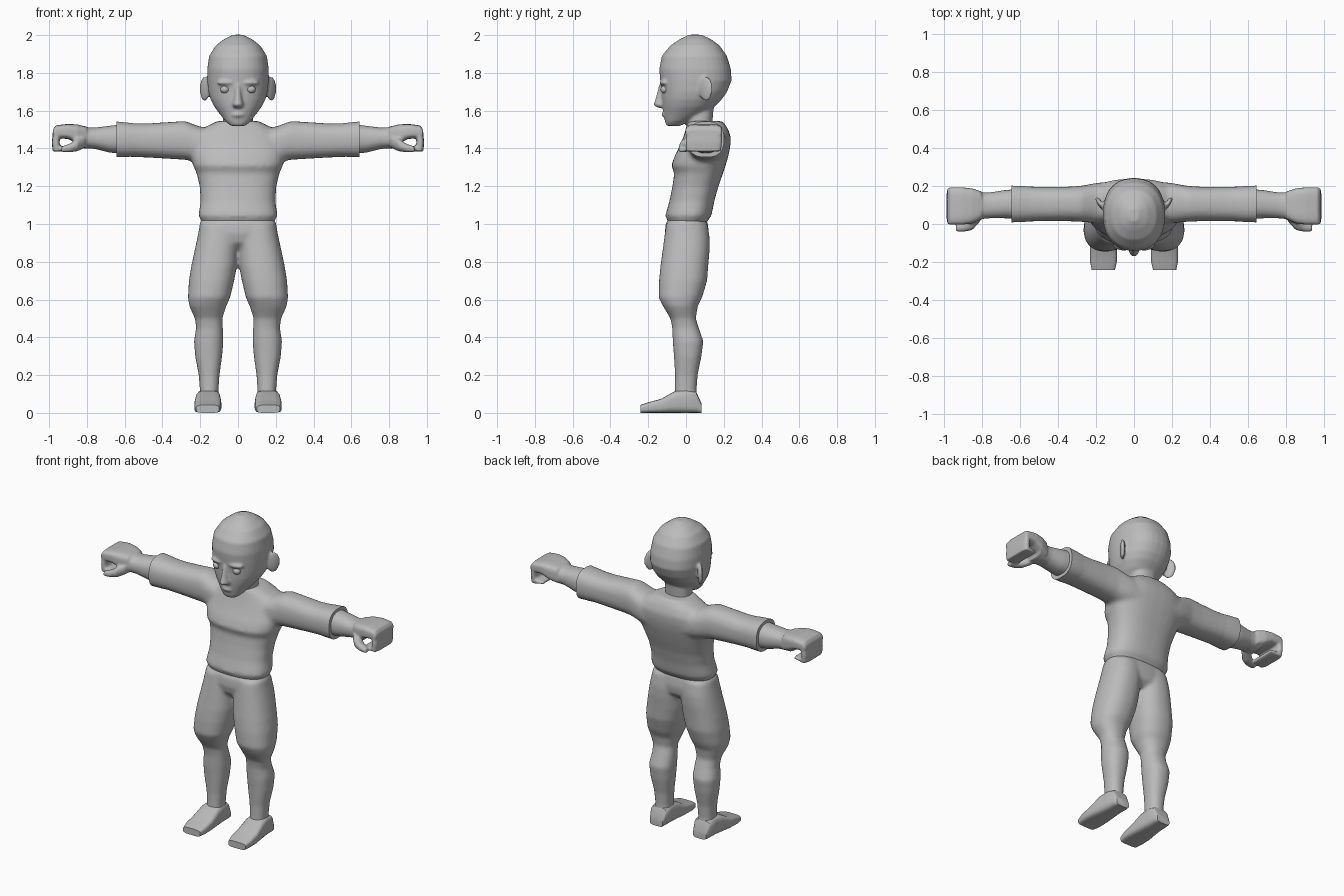
import bpy, bmesh, math
from mathutils import Matrix, Vector

mat = bpy.data.materials.new("plain grey")
mat.diffuse_color = (0.5, 0.5, 0.5, 1)


def loft(bm, axis, rings, side=1, n=2.3, seg=32):
    """Skin of rounded sections: (position, u min, u max, v min, v max) along an axis."""
    loops = []
    for a, u0, u1, v0, v1 in rings:
        loop = []
        for i in range(seg):
            t = 2 * math.pi * (i + 0.5) / seg
            c, s = math.cos(t), math.sin(t)
            u = (u0 + u1) / 2 + (u1 - u0) / 2 * math.copysign(abs(c) ** (2 / n), c)
            v = (v0 + v1) / 2 + (v1 - v0) / 2 * math.copysign(abs(s) ** (2 / n), s)
            p = {"x": (a, u, v), "y": (u, a, v), "z": (u, v, a)}[axis]
            loop.append(bm.verts.new((p[0] * side, p[1], p[2])))
        loops.append(loop)
    for lo, hi in zip(loops, loops[1:]):
        for i in range(seg):
            j = (i + 1) % seg
            bm.faces.new((lo[i], lo[j], hi[j], hi[i]))
    bm.faces.new(loops[0])
    bm.faces.new(loops[-1])


def ball(bm, loc, size, rot=0, side=1, axis="Z"):
    m = (Matrix.Translation((loc[0] * side, loc[1], loc[2]))
         @ Matrix.Rotation(rot * side, 4, axis) @ Matrix.Diagonal((*size, 1)))
    bmesh.ops.create_uvsphere(bm, u_segments=16, v_segments=10, radius=1, matrix=m)


def finish(name, bm, voxel=0, smooth=0):
    bmesh.ops.recalc_face_normals(bm, faces=bm.faces)
    me = bpy.data.meshes.new(name)
    bm.to_mesh(me)
    bm.free()
    me.materials.append(mat)
    for p in me.polygons:
        p.use_smooth = True
    me.set_sharp_from_angle(angle=math.radians(45))
    ob = bpy.data.objects.new(name, me)
    bpy.context.collection.objects.link(ob)
    if voxel:  # fuse overlapping volumes into one skin
        r = ob.modifiers.new("fuse", "REMESH")
        r.mode, r.voxel_size, r.use_smooth_shade = "VOXEL", voxel, True
        s = ob.modifiers.new("soften", "SMOOTH")
        s.factor, s.iterations = 0.5, smooth
    return ob


# head with neck, nose, lips, brows and ears
bm = bmesh.new()
loft(bm, "z", [(z, -w, w, f, b) for z, w, f, b in [
    (1.52, .04, -.104, -.03), (1.545, .068, -.112, .02), (1.58, .095, -.118, .09),
    (1.62, .125, -.124, .15), (1.66, .146, -.128, .19), (1.70, .157, -.13, .218),
    (1.76, .163, -.137, .242), (1.82, .163, -.142, .238), (1.89, .153, -.128, .217),
    (1.945, .118, -.083, .178), (1.98, .072, -.03, .13), (2.002, .025, .015, .08)]])
loft(bm, "z", [(1.45, -.09, .09, 0, .15), (1.54, -.08, .08, .005, .14), (1.66, -.08, .08, 0, .15)])
loft(bm, "z", [(1.615, -.02, .02, -.15, -.09), (1.63, -.03, .03, -.172, -.09),
               (1.66, -.022, .022, -.163, -.09), (1.74, -.013, .013, -.142, -.09)], n=2)
ball(bm, (0, -.112, 1.578), (.034, .018, .014))
for s in (1, -1):
    ball(bm, (.07, -.121, 1.748), (.045, .018, .012), .25, s)
    ball(bm, (.176, .105, 1.715), (.014, .044, .066), -.6, s)
finish("head", bm, .008, 4)

# eyes
bm = bmesh.new()
for s in (1, -1):
    ball(bm, (.07, -.113, 1.712), (.024, .022, .02), 0, s)
finish("eyes", bm)

# shirt: torso fused with both sleeves
bm = bmesh.new()
loft(bm, "z", [(z, -w, w, f, b) for z, w, f, b in [
    (1.0, .185, -.09, .105), (1.045, .21, -.11, .135), (1.12, .198, -.088, .15),
    (1.2, .203, -.072, .172), (1.27, .22, -.062, .197), (1.31, .238, -.078, .21),
    (1.36, .25, -.06, .225), (1.41, .25, -.035, .235), (1.46, .235, -.015, .238),
    (1.505, .19, .0, .222), (1.545, .11, .01, .195)]], n=2.5)
for s in (1, -1):
    loft(bm, "x", [(.1, .0, .225, 1.31, 1.5), (.2, .005, .215, 1.325, 1.515),
                   (.28, .012, .2, 1.34, 1.545), (.36, .015, .195, 1.345, 1.54),
                   (.48, .015, .195, 1.352, 1.532), (.6, .012, .198, 1.357, 1.535)], s, 2.5)
finish("shirt", bm, .012, 6)

# sleeve cuffs
bm = bmesh.new()
for s in (1, -1):
    loft(bm, "x", [(.5, .018, .192, 1.358, 1.528), (.58, .01, .2, 1.355, 1.537),
                   (.642, .008, .202, 1.353, 1.543)], s, 2.6, 20)
finish("sleeve_cuffs", bm)

# forearms with half closed hands
bm = bmesh.new()
for s in (1, -1):
    loft(bm, "x", [(.6, .025, .185, 1.37, 1.53), (.68, .03, .178, 1.378, 1.52),
                   (.76, .03, .165, 1.398, 1.51), (.81, .025, .165, 1.4, 1.512),
                   (.85, .005, .18, 1.405, 1.525)], s)
    # palm, knuckles, curled finger tips
    loft(bm, "x", [(.8, .025, .17, 1.41, 1.515), (.85, .003, .187, 1.425, 1.527),
                   (.9, -.003, .192, 1.45, 1.53), (.965, -.003, .192, 1.455, 1.522),
                   (.98, .0, .188, 1.465, 1.5)], s, 4)
    loft(bm, "z", [(1.385, .935, .982, .0, .185), (1.43, .945, .985, -.002, .19),
                   (1.5, .94, .98, .0, .19)], s, 4)
    loft(bm, "x", [(.895, .005, .18, 1.39, 1.408), (.93, .0, .185, 1.383, 1.412),
                   (.97, .0, .185, 1.383, 1.42)], s, 4)
    # thumb
    loft(bm, "x", [(.81, .01, .09, 1.405, 1.47), (.85, -.032, .05, 1.385, 1.455),
                   (.89, -.04, .015, 1.38, 1.425), (.935, -.04, .0, 1.38, 1.41)], s)
finish("forearms_and_hands", bm, .007, 4)

# trousers: pelvis fused with both legs
bm = bmesh.new()
loft(bm, "z", [(1.03, -.185, .185, -.09, .105), (1.005, -.203, .203, -.108, .115),
               (.95, -.21, .21, -.112, .122), (.9, -.19, .19, -.1, .115),
               (.865, -.12, .12, -.06, .08)], n=2.5)
for s in (1, -1):
    loft(bm, "z", [(1.0, -.005, .2, -.105, .115), (.92, -.004, .217, -.116, .126),
                   (.86, .0, .23, -.124, .125), (.78, .005, .247, -.135, .118),
                   (.7, .02, .26, -.143, .112), (.61, .042, .265, -.145, .085),
                   (.565, .062, .258, -.122, .062), (.5, .083, .228, -.082, .052),
                   (.45, .08, .222, -.073, .068), (.38, .077, .233, -.07, .092),
                   (.3, .084, .227, -.064, .082), (.2, .098, .208, -.058, .062),
                   (.12, .103, .202, -.06, .056), (.05, .1, .206, -.065, .066)], s)
finish("legs", bm, .011, 5)

# feet
bm = bmesh.new()
for s in (1, -1):
    loft(bm, "y", [(-.242, .1, .222, 0, .042), (-.2, .09, .231, 0, .056), (-.13, .088, .232, 0, .075),
                   (-.06, .092, .224, 0, .115), (0, .097, .215, 0, .125),
                   (.055, .098, .212, 0, .11), (.082, .108, .2, 0, .05)], s, 4, 20)
finish("feet", bm)
